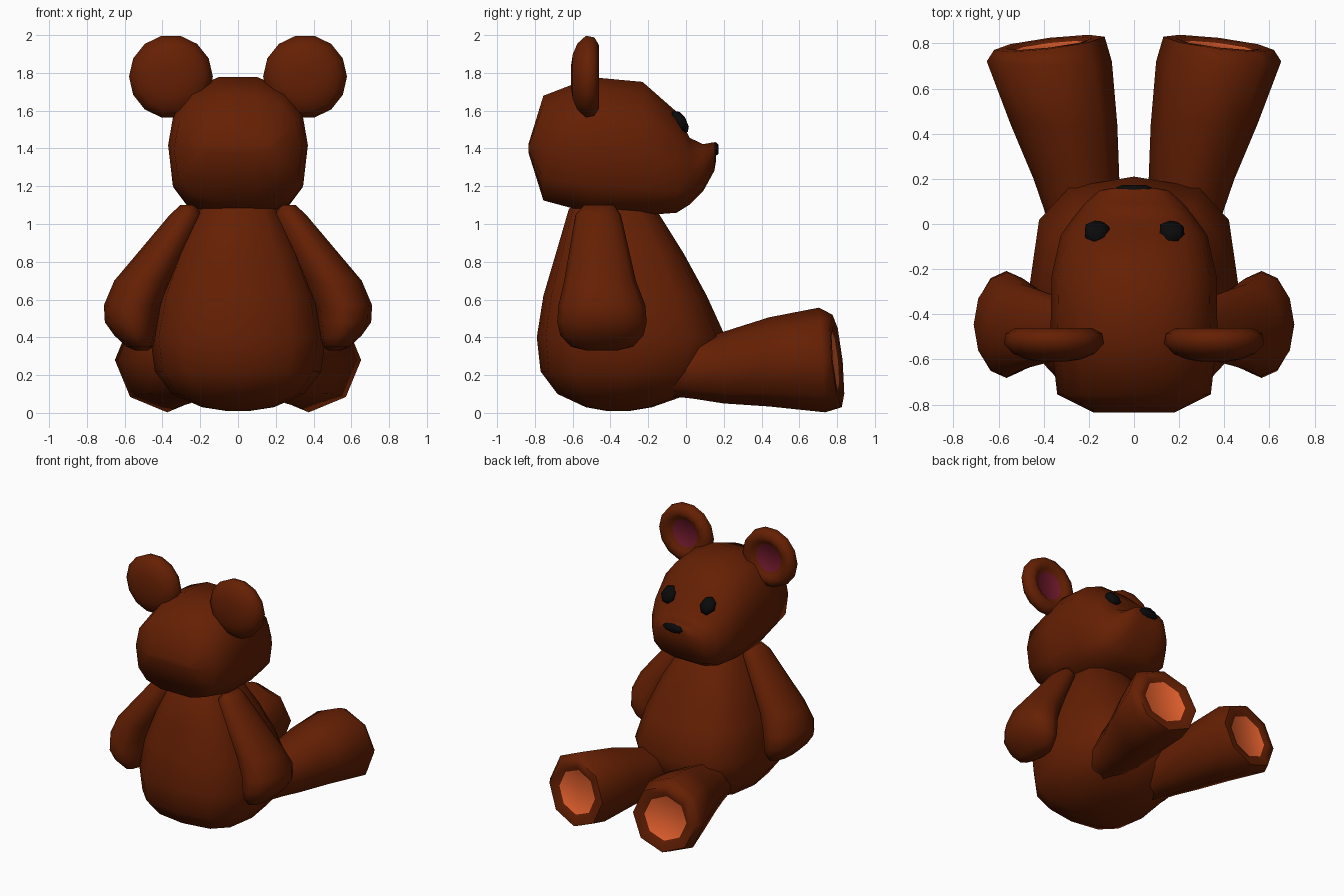
import bpy, bmesh
from math import sin, cos, tau, radians
from mathutils import Vector

if "Cube" in bpy.data.objects:
    bpy.data.objects.remove(bpy.data.objects["Cube"])


def material(name, rgb):
    m = bpy.data.materials.new(name)
    m.diffuse_color = (*rgb, 1)
    m.use_nodes = True
    m.node_tree.nodes["Principled BSDF"].inputs["Base Color"].default_value = m.diffuse_color
    return m


FUR = material("brown_fur", (0.13, 0.014, 0.001))
PAD = material("orange_pad", (0.85, 0.13, 0.03))
PINK = material("ear_lining", (0.16, 0.01, 0.025))
BLACK = material("black", (0.003, 0.003, 0.003))


def loft(name, rings, mat, cap_mat=None, angle=85):
    """Skin a list of equal-length point rings and cap both ends."""
    bm = bmesh.new()
    loops = [[bm.verts.new(p) for p in r] for r in rings]
    n = len(loops[0])
    for a, b in zip(loops, loops[1:]):
        for i in range(n):
            j = (i + 1) % n
            bm.faces.new((a[i], a[j], b[j], b[i]))
    bm.faces.new(loops[0])
    end = bm.faces.new(loops[-1])
    end.material_index = 1 if cap_mat else 0
    bmesh.ops.recalc_face_normals(bm, faces=bm.faces)
    me = bpy.data.meshes.new(name)
    bm.to_mesh(me)
    bm.free()
    ob = bpy.data.objects.new(name, me)
    bpy.context.collection.objects.link(ob)
    me.materials.append(mat)
    if cap_mat:
        me.materials.append(cap_mat)
    bpy.ops.object.select_all(action='DESELECT')
    ob.select_set(True)
    bpy.context.view_layer.objects.active = ob
    bpy.ops.object.shade_smooth_by_angle(angle=radians(angle))
    return ob


def power(v, e):
    return (1 if v > 0 else -1) * abs(v) ** e


def oval(n, c, rx, rv, axis='z', tilt=(0, 0), e=1):
    """Oval ring across the given axis; tilt shears it along that axis, e < 1 squares it."""
    pts = []
    for i in range(n):
        x, v = rx * power(cos(tau * i / n), e), rv * power(sin(tau * i / n), e)
        d = tilt[0] * x + tilt[1] * v
        off = (x, v, d) if axis == 'z' else (x, d, v)
        pts.append(Vector(c) + Vector(off))
    return pts


# Body: z, half width, back y, front y
body = [(0.01, 0.06, -0.42, -0.30), (0.03, 0.19, -0.53, -0.18), (0.10, 0.35, -0.68, 0.02),
        (0.22, 0.44, -0.77, 0.15), (0.40, 0.465, -0.79, 0.21), (0.62, 0.42, -0.755, 0.11),
        (0.84, 0.335, -0.69, -0.01), (1.08, 0.21, -0.62, -0.16), (1.13, 0.15, -0.55, -0.23)]
loft("body", [oval(12, (0, (b + f) / 2, z), w, (f - b) / 2, e=0.7) for z, w, b, f in body], FUR)

# Head: y, half width, bottom z, top z, squared off more towards the chin
head = [(-0.835, 0.18, 1.38, 1.42), (-0.755, 0.34, 1.12, 1.685), (-0.50, 0.37, 1.05, 1.785),
        (-0.23, 0.365, 1.04, 1.76), (-0.05, 0.325, 1.055, 1.60), (0.02, 0.275, 1.10, 1.46),
        (0.09, 0.22, 1.17, 1.425), (0.15, 0.15, 1.28, 1.435), (0.16, 0.09, 1.34, 1.42)]


def head_ring(y, w, lo, hi):
    pts = []
    for i in range(14):
        c, s = cos(tau * i / 14), sin(tau * i / 14)
        e = 0.85 if s > 0 else 0.66
        pts.append((w * power(c, e), y, (lo + hi) / 2 + (hi - lo) / 2 * power(s, e)))
    return pts


loft("head", [head_ring(*h) for h in head], FUR)

# Nose
loft("nose", [oval(8, (0, y, z), a, b, 'y') for y, z, a, b in
              [(0.135, 1.40, 0.08, 0.025), (0.158, 1.398, 0.088, 0.036),
               (0.173, 1.395, 0.05, 0.024)]], BLACK)

for s, side in ((-1, "left"), (1, "right")):
    # Ear: dished disc, y and radius
    ear = [(-0.61, 0.05), (-0.60, 0.12), (-0.575, 0.18), (-0.53, 0.222), (-0.485, 0.213),
           (-0.46, 0.17), (-0.475, 0.13), (-0.495, 0.105)]
    loft(side + "_ear", [oval(14, (s * 0.355, y, 1.78), r, r, 'y') for y, r in ear],
         FUR, PINK, 60)

    # Eye
    eye = [(-0.09, 0.03), (-0.045, 0.058), (-0.012, 0.055), (0.005, 0.025)]
    loft(side + "_eye", [oval(7, (s * 0.165, y, 1.54), r, r, 'y', (0, -0.4)) for y, r in eye],
         BLACK)

    # Arm: z, x, y, half width, half depth
    arm = [(1.10, 0.265, -0.46, 0.04, 0.08), (1.05, 0.275, -0.465, 0.085, 0.12),
           (0.70, 0.50, -0.455, 0.155, 0.19), (0.57, 0.56, -0.445, 0.15, 0.23),
           (0.48, 0.565, -0.445, 0.14, 0.237), (0.41, 0.545, -0.445, 0.11, 0.22),
           (0.35, 0.52, -0.445, 0.07, 0.165), (0.33, 0.51, -0.445, 0.03, 0.08)]
    loft(side + "_arm", [oval(12, (s * x, y, z), a, b) for z, x, y, a, b in arm], FUR)

    # Leg: y, x, z, radius, with the sole tilted outwards and a recessed pad
    leg = [(-0.18, 0.21, 0.22, 0.12), (0.04, 0.235, 0.23, 0.155), (0.20, 0.255, 0.24, 0.19),
           (0.44, 0.31, 0.27, 0.236), (0.72, 0.375, 0.28, 0.277), (0.80, 0.375, 0.275, 0.245),
           (0.80, 0.375, 0.275, 0.19), (0.785, 0.375, 0.275, 0.165)]
    loft(side + "_leg", [oval(8, (s * x, y, z), r, r, 'y',
                              (-0.12 * s, -0.1) if y > 0.75 else (0, -0.06) if y > 0.6
                              else (0, 0)) for y, x, z, r in leg], FUR, PAD, 60)
